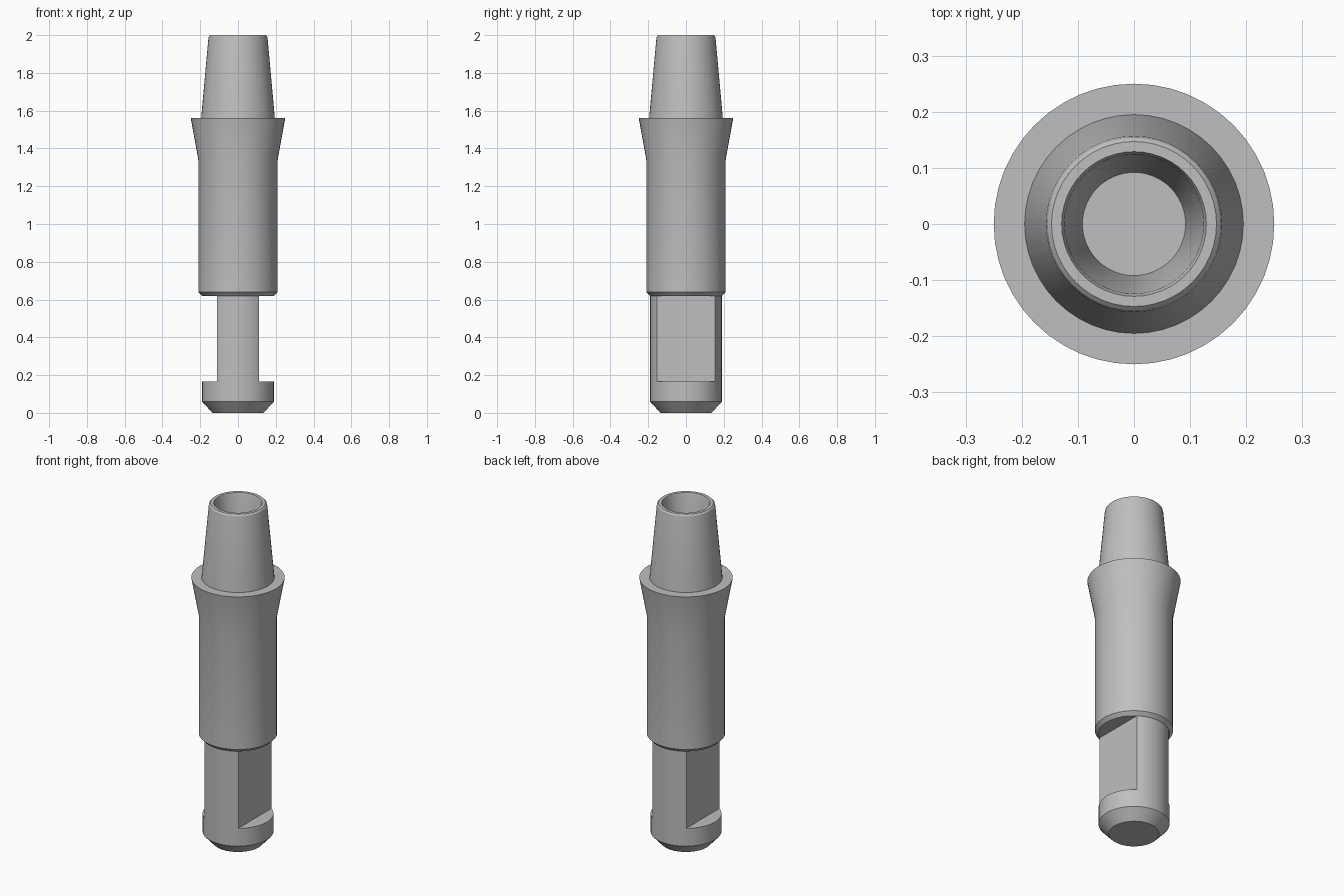
import bpy
import bmesh
import math
from mathutils import Matrix

SEGMENTS = 48

cube = bpy.data.objects.get("Cube")
if cube:
    bpy.data.objects.remove(cube, do_unlink=True)

grey = bpy.data.materials.new("machined_grey")
grey.use_nodes = True
colour = (0.52, 0.52, 0.52, 1)
grey.diffuse_color = colour
grey.node_tree.nodes["Principled BSDF"].inputs["Base Color"].default_value = colour


def add_object(name, bm):
    bmesh.ops.recalc_face_normals(bm, faces=bm.faces)
    mesh = bpy.data.meshes.new(name)
    bm.to_mesh(mesh)
    bm.free()
    mesh.materials.append(grey)
    obj = bpy.data.objects.new(name, mesh)
    bpy.context.collection.objects.link(obj)
    return obj


def lathe(name, profile):
    """Turn (radius, z) points into rings, closed by a flat cap at each end."""
    bm = bmesh.new()
    rings = []
    for r, z in profile:
        angles = [2 * math.pi * i / SEGMENTS for i in range(SEGMENTS)]
        rings.append([bm.verts.new((r * math.cos(a), r * math.sin(a), z)) for a in angles])
    for low, high in zip(rings, rings[1:]):
        for i in range(SEGMENTS):
            j = (i + 1) % SEGMENTS
            bm.faces.new((low[i], low[j], high[j], high[i]))
    bm.faces.new(rings[0][::-1])
    bm.faces.new(rings[-1])
    return add_object(name, bm)


def activate(obj):
    bpy.ops.object.select_all(action="DESELECT")
    obj.select_set(True)
    bpy.context.view_layer.objects.active = obj


def smooth(obj):
    activate(obj)
    bpy.ops.object.shade_smooth_by_angle(angle=math.radians(25))


# Sleeve with flared shoulder, tapered neck and blind tapered bore
sleeve = lathe("sleeve_and_neck", [
    (0.19, 0.62), (0.21, 0.64), (0.21, 1.34), (0.25, 1.56),
    (0.195, 1.56), (0.157, 1.98), (0.154, 1.993), (0.147, 2.0),
    (0.129, 2.0), (0.124, 1.985), (0.092, 1.56),
])
smooth(sleeve)

# Drive pin with chamfered foot
pin = lathe("drive_pin", [(0.135, 0), (0.19, 0.06), (0.19, 0.63)])

# Two flats milled into the sides of the pin
for side in (-1, 1):
    bm = bmesh.new()
    bmesh.ops.create_cube(bm, size=1, matrix=Matrix.Translation((side * 0.21, 0, 0.465))
                          @ Matrix.Diagonal((0.2, 0.6, 0.6, 1)))
    cutter = add_object("flat_cutter", bm)
    cutter.hide_render = True
    activate(pin)
    cut = pin.modifiers.new("flat", "BOOLEAN")
    cut.operation = "DIFFERENCE"
    cut.solver = "EXACT"
    cut.object = cutter
    bpy.ops.object.modifier_apply(modifier=cut.name)
    bpy.data.objects.remove(cutter, do_unlink=True)
smooth(pin)
